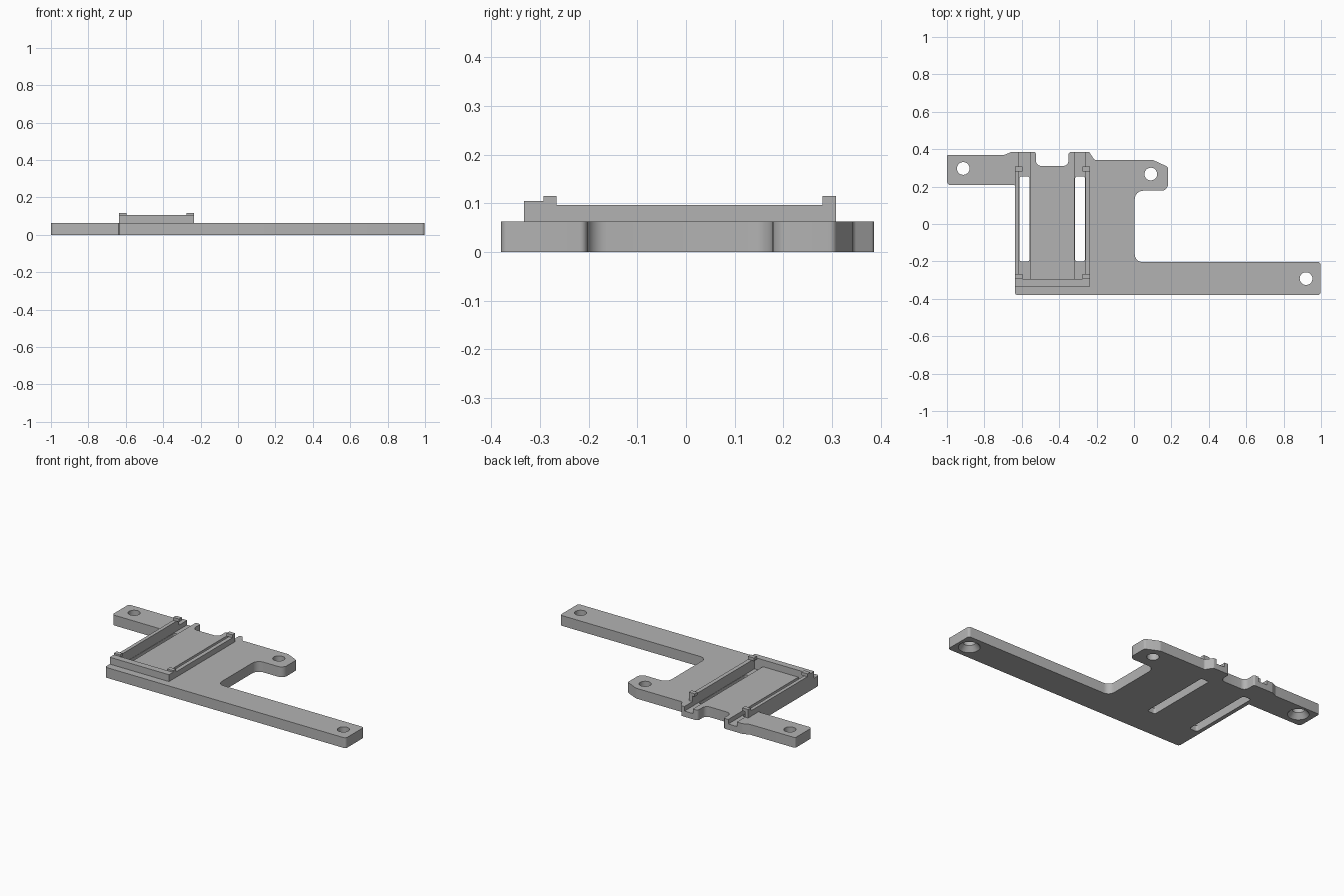
import bpy, bmesh, math
from mathutils import Vector

cube = bpy.data.objects.get("Cube")
if cube:
    bpy.data.objects.remove(cube, do_unlink=True)

TOP = 0.063          # plate thickness
RAIL_TOP = 0.097

grey = bpy.data.materials.new("grey_plastic")
grey.use_nodes = True
grey.diffuse_color = (0.45, 0.45, 0.45, 1)
grey.node_tree.nodes["Principled BSDF"].inputs["Base Color"].default_value = grey.diffuse_color


def rounded(corners, steps=6):
    """Fillet every (x, y, radius) corner of a closed outline."""
    pts = []
    for i, (x, y, r) in enumerate(corners):
        p = Vector((x, y))
        a = (Vector(corners[i - 1][:2]) - p).normalized()
        b = (Vector(corners[(i + 1) % len(corners)][:2]) - p).normalized()
        if r == 0:
            pts.append(p)
            continue
        half = a.angle(b) / 2
        centre = p + (a + b).normalized() * (r / math.sin(half))
        start = p + a * (r / math.tan(half)) - centre
        end = p + b * (r / math.tan(half)) - centre
        turn = start.angle_signed(end)
        for k in range(steps + 1):
            t = -turn * k / steps
            c, s = math.cos(t), math.sin(t)
            pts.append(centre + Vector((start.x * c - start.y * s, start.x * s + start.y * c)))
    return pts


def finish(name, bm):
    bmesh.ops.recalc_face_normals(bm, faces=bm.faces)
    mesh = bpy.data.meshes.new(name)
    bm.to_mesh(mesh)
    bm.free()
    mesh.materials.append(grey)
    obj = bpy.data.objects.new(name, mesh)
    bpy.context.collection.objects.link(obj)
    return obj


def prism(name, corners, z0, z1):
    bm = bmesh.new()
    face = bm.faces.new([bm.verts.new((p.x, p.y, z0)) for p in rounded(corners)])
    new = bmesh.ops.extrude_face_region(bm, geom=[face])["geom"]
    bmesh.ops.translate(bm, vec=(0, 0, z1 - z0),
                        verts=[v for v in new if isinstance(v, bmesh.types.BMVert)])
    return finish(name, bm)


def box(name, x0, x1, y0, y1, z0, z1, r=0):
    return prism(name, [(x0, y0, r), (x1, y0, r), (x1, y1, r), (x0, y1, r)], z0, z1)


def cone(name, x, y, z0, z1, r0, r1):
    bm = bmesh.new()
    bmesh.ops.create_cone(bm, cap_ends=True, segments=32, radius1=r0, radius2=r1, depth=z1 - z0)
    bmesh.ops.translate(bm, vec=(x, y, (z0 + z1) / 2), verts=bm.verts)
    return finish(name, bm)


def carve(obj, cutters):
    for cutter in cutters:
        mod = obj.modifiers.new(cutter.name, "BOOLEAN")
        mod.operation = "DIFFERENCE"
        mod.solver = "EXACT"
        mod.object = cutter
    graph = bpy.context.evaluated_depsgraph_get()
    mesh = bpy.data.meshes.new_from_object(obj.evaluated_get(graph))
    obj.modifiers.clear()
    obj.data = mesh
    for cutter in cutters:
        bpy.data.objects.remove(cutter, do_unlink=True)


# Base plate with its three arms and the notch in the back edge
plate = prism("base_plate", [
    (-1, 0.37, 0.01), (-0.69, 0.37, 0.03), (-0.655, 0.386, 0.02), (-0.525, 0.386, 0.01),
    (-0.525, 0.31, 0.03), (-0.35, 0.31, 0.03), (-0.35, 0.386, 0.015), (-0.24, 0.386, 0.01),
    (-0.212, 0.343, 0.015), (0.1, 0.343, 0.03), (0.182, 0.305, 0.015), (0.182, 0.178, 0.035),
    (0.004, 0.178, 0.045), (0.004, -0.203, 0.04), (0.997, -0.203, 0.015), (0.997, -0.38, 0.015),
    (-0.637, -0.38, 0.015), (-0.637, 0.208, 0.005), (-1, 0.208, 0.02)], 0, TOP)

# Channels open at the back, through slots in them, and screw holes
cutters = []
for x0, x1 in ((-0.615, -0.557), (-0.317, -0.26)):
    cutters.append(box("channel_cutter", x0, x1, -0.293, 0.45, 0.035, 0.2))
    cutters.append(box("slot_cutter", x0 + 0.002, x1 - 0.002, -0.2, 0.255, -0.1, 0.1, 0.012))
for x, y, countersunk in ((-0.913, 0.297, True), (0.09, 0.267, False), (0.92, -0.292, True)):
    cutters.append(cone("hole_cutter", x, y, -0.1, 0.2, 0.034, 0.034))
    if countersunk:
        cutters.append(cone("countersink_cutter", x, y, -0.01, 0.03, 0.068, 0.034))
carve(plate, cutters)

# Side rails with overhanging clips at both ends
for side, outer, inward, thick in (("right", -0.637, 1, 0.022), ("left", -0.235, -1, 0.025)):
    inner = outer + inward * thick
    lip = outer + inward * 0.04
    box(side + "_rail", min(outer, inner), max(outer, inner), -0.333, 0.308, TOP, RAIL_TOP)
    for end, y0, y1 in (("front", -0.293, -0.266), ("back", 0.281, 0.308)):
        box(f"{side}_{end}_clip", min(outer, lip), max(outer, lip), y0, y1, RAIL_TOP, 0.115)

# Front stop bar joining the rails
box("front_stop", -0.637, -0.235, -0.333, -0.293, TOP, 0.105)

# Smooth the fillets and holes while keeping edges sharp
bpy.ops.object.select_all(action="DESELECT")
plate.select_set(True)
bpy.context.view_layer.objects.active = plate
bpy.ops.object.shade_smooth_by_angle(angle=math.radians(30))
